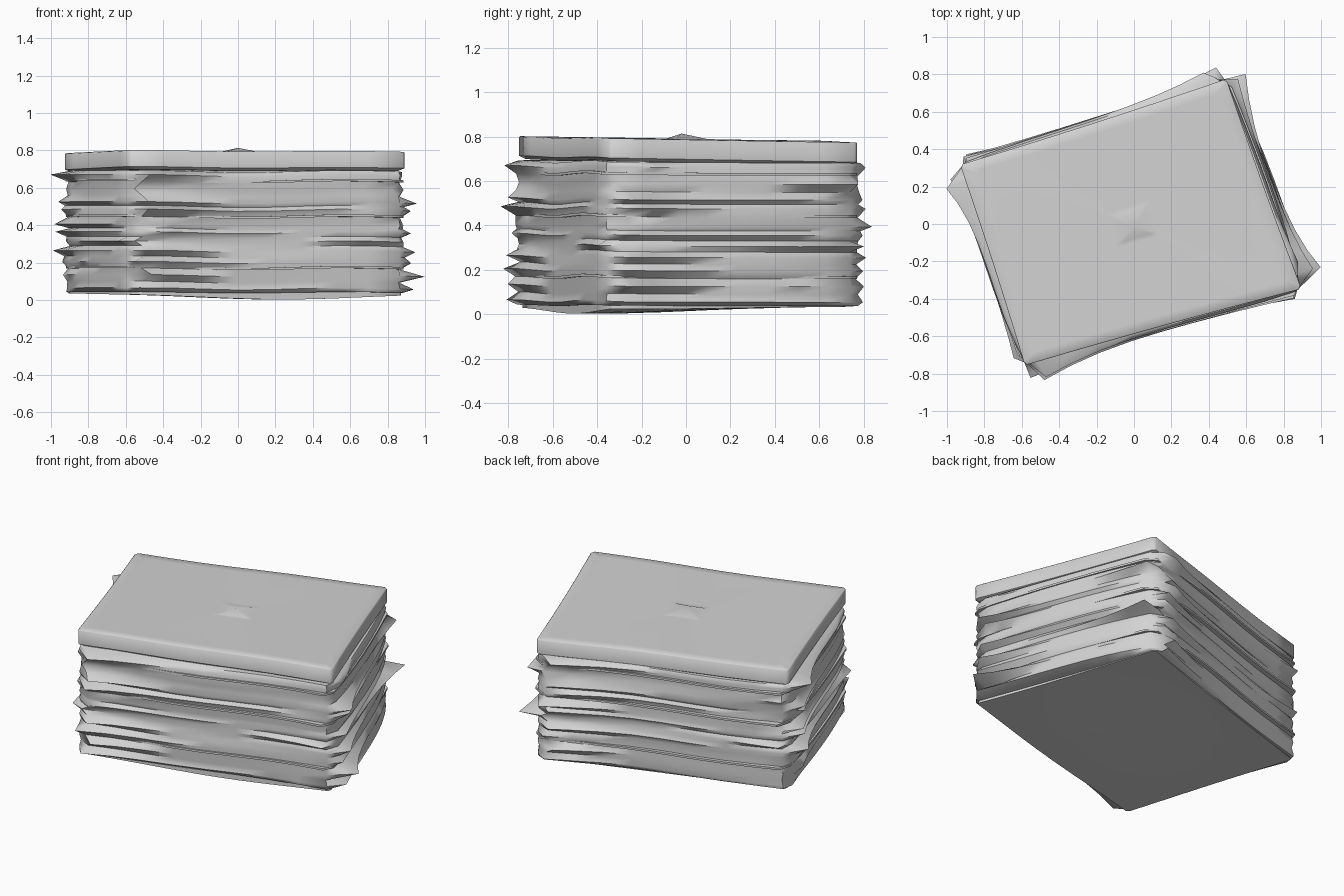
import bpy
import bmesh
import math
import random
from mathutils import Vector, Matrix

random.seed(7)
cube = bpy.data.objects.get("Cube")
if cube:
    bpy.data.objects.remove(cube, do_unlink=True)

paper = bpy.data.materials.new("paper grey")
paper.use_nodes = True
grey = (0.65, 0.65, 0.65, 1)
paper.diffuse_color = grey
paper.node_tree.nodes["Principled BSDF"].inputs["Base Color"].default_value = grey

# Corners of a sheet, counter-clockwise from the left
CORNERS = [Vector(c) for c in ((-0.92, 0.31), (-0.58, -0.745), (0.885, -0.34), (0.49, 0.765))]
FLAT = (1, 1, 1, 1)


def spin(point, degrees):
    return Matrix.Rotation(math.radians(degrees), 2) @ point


def outline(turn, reaches, size, spread, bulges):
    """Sheet outline: every corner has a plain point and a turned tip."""
    marks = []
    for corner, reach in zip(CORNERS, reaches):
        plain = spin(corner, -spread if turn > 0 else spread) * size
        tip = spin(corner, turn) * reach
        marks += [plain, tip] if turn > 0 else [tip, plain]
    points = []
    steps = 8
    for i, corner in enumerate(CORNERS):
        following = CORNERS[(i + 1) % len(CORNERS)]
        start, finish = marks[2 * i + 1], marks[(2 * i + 2) % len(marks)]
        points.append(marks[2 * i])
        for s in range(steps):
            # Middles of the sides follow a gently bulging rectangle
            t = s / steps
            arch = math.sin(math.pi * t)
            straight = corner.lerp(following, t) * size
            p = start.lerp(finish, t).lerp(straight, 0.8 * arch)
            points.append(p * (1 + (bulges[i] - 1) * arch))
    return points


def ring(z, turn, reaches, size=0.99, spread=1.5, bulges=FLAT, wave=0.006):
    return [(p.x, p.y, z + wave * math.sin(5 * p.x + 3 * p.y))
            for p in outline(turn, reaches, size, spread, bulges)]


def even(value):
    return [value] * len(CORNERS)


def sheet_ring(z, size):
    """A clean, sharp-cornered rectangle."""
    return ring(z, 0.7, even(size), size, 0.7, wave=0.003)


def loft(name, rings, bottom, top):
    """Skin a pile of rings; bottom and top are the centre points of the caps."""
    bm = bmesh.new()
    rows = [[bm.verts.new(p) for p in r] for r in rings]
    n = len(rows[0])
    low, high = bm.verts.new(bottom), bm.verts.new(top)
    for i in range(n):
        j = (i + 1) % n
        for a, b in zip(rows, rows[1:]):
            bm.faces.new((a[i], a[j], b[j], b[i]))
        bm.faces.new((low, rows[0][j], rows[0][i]))
        bm.faces.new((high, rows[-1][i], rows[-1][j]))
    bmesh.ops.recalc_face_normals(bm, faces=bm.faces)
    mesh = bpy.data.meshes.new(name)
    bm.to_mesh(mesh)
    bm.free()
    mesh.materials.append(paper)
    obj = bpy.data.objects.new(name, mesh)
    bpy.context.collection.objects.link(obj)
    bpy.ops.object.select_all(action='DESELECT')
    obj.select_set(True)
    bpy.context.view_layer.objects.active = obj
    bpy.ops.object.shade_smooth_by_angle(angle=math.radians(55))


# Main pile: height, turn, and how far each corner sticks out
sheaves = [
    (0.06, 5, (0.97, 1.02, 1.03, 0.99)),
    (0.13, 8, (0.98, 0.98, 1.08, 0.97)),
    (0.20, 4, (1.0, 1.05, 1.02, 1.0)),
    (0.26, 7, (1.04, 1.0, 1.03, 0.99)),
    (0.31, -4, (1.0, 1.02, 1.0, 1.1)),
    (0.36, 6, (1.03, 0.98, 1.01, 0.98)),
    (0.40, 5, (1.04, 0.97, 0.97, 1.04)),
    (0.48, 8, (0.99, 1.02, 1.0, 0.98)),
    (0.52, 7, (1.01, 0.99, 1.04, 0.97)),
    (0.59, -3, (1.01, 0.97, 0.95, 1.05)),
    (0.665, 8, (1.05, 1.0, 0.95, 0.98)),
]
rings = [ring(0.04, 3, even(0.98), wave=0.003)]
heights = [s[0] for s in sheaves] + [0.71]
for (z, turn, reaches), after in zip(sheaves, heights[1:]):
    # Left, front, right and back sides; the right side slims towards the top
    bulges = [b + random.uniform(-0.012, 0.012)
              for b in (1.05, 1.035, 1.09 - 0.07 * z, 1.03)]
    rings.append(ring(z, turn, reaches, bulges=bulges))
    waist = [random.uniform(0.95, 0.99) for c in CORNERS]
    rings.append(ring((z + after) / 2, 4, waist, 0.98, bulges=[b - 0.004 for b in bulges]))
loft("paper_pile", rings, (0.1, -0.2, 0.04), (0, 0, 0.7))

# Bottom sheet, sagging towards the front edge
sag = []
for size in (0.3, 0.6, 0.8, 0.98):
    sag.append([(x, y, 0.035 - 0.033 * math.exp(-2.5 * ((x - 0.22) ** 2 + (y + 0.42) ** 2)))
                for x, y, z in sheet_ring(0, size)])
rim = [(x, y, 0.045) for x, y, z in sag[-1]]
loft("bottom_sheet", sag + [rim], (0, 0, 0.018), (0, 0, 0.045))

# Top sheaf with upright sides and a small bump in the middle
cover = []
for z, size in ((0.685, 0.96), (0.7, 1.0), (0.784, 1.0), (0.788, 0.993),
                (0.788, 0.9), (0.788, 0.17), (0.788, 0.13)):
    cover.append([(x, y, h - 0.015 * y) for x, y, h in sheet_ring(z, size)])
loft("top_sheaf", cover, (0, 0, 0.685), (0, -0.02, 0.814))

# Loose sheets showing between the sheaves
for z, turn, reach in ((0.165, -3, 0.99), (0.44, -4, 0.99), (0.63, -3, 0.99)):
    sheet = [ring(z, turn, even(reach), bulges=even(1.05))]
    sheet.append([(x, y, h + 0.012) for x, y, h in sheet[0]])
    loft("loose_sheet", sheet, (0, 0, z), (0, 0, z + 0.012))
